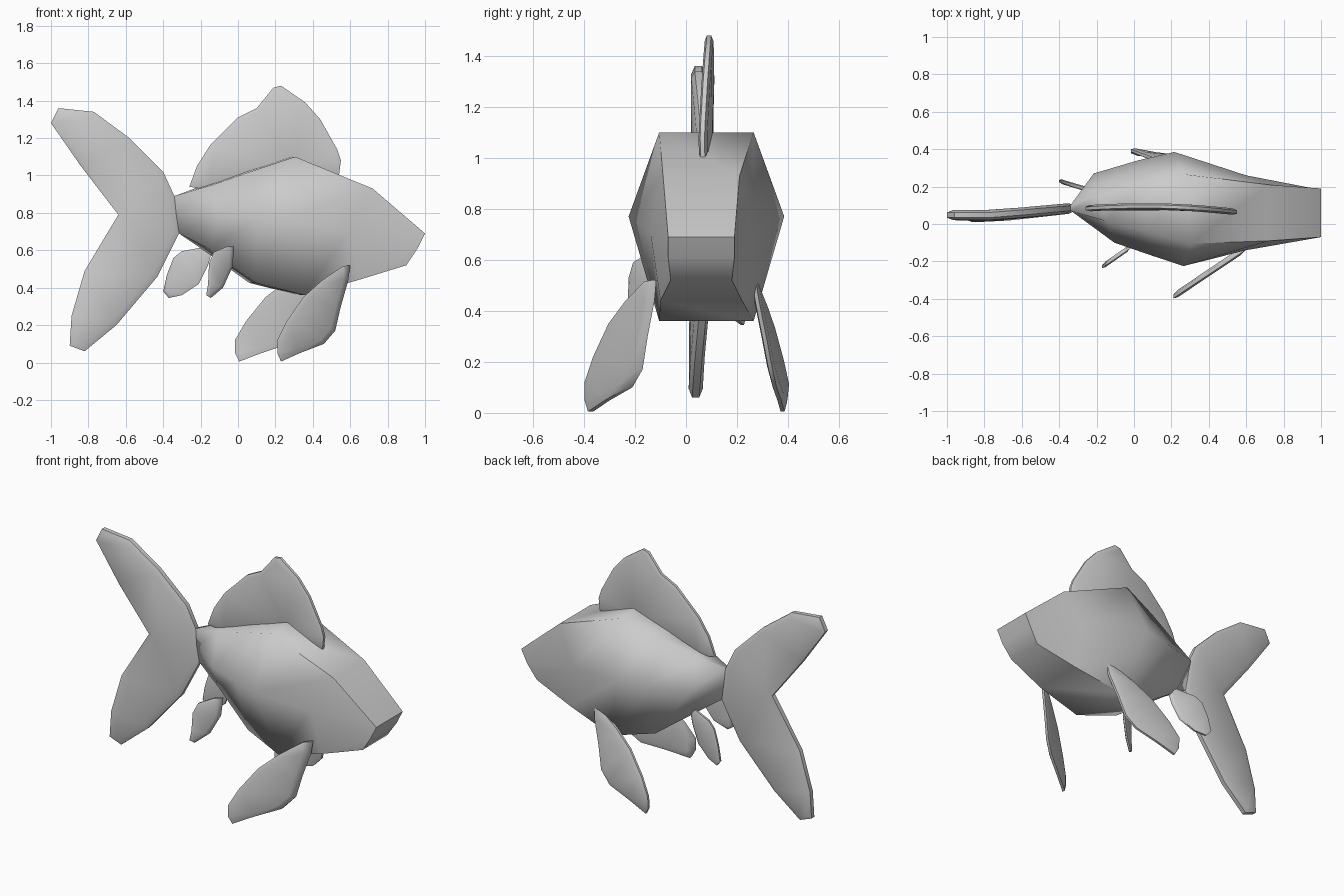
import bpy, bmesh, math


def finish(bm, name, angle):
    """Turn a bmesh into a smooth-shaded object."""
    bmesh.ops.recalc_face_normals(bm, faces=bm.faces)
    me = bpy.data.meshes.new(name)
    bm.to_mesh(me)
    bm.free()
    ob = bpy.data.objects.new(name, me)
    bpy.context.collection.objects.link(ob)
    bpy.ops.object.select_all(action='DESELECT')
    ob.select_set(True)
    bpy.context.view_layer.objects.active = ob
    bpy.ops.object.shade_smooth_by_angle(angle=math.radians(angle))
    return ob


def fin(name, profile, y_at, thick, bevel):
    """Flat xz outline with a bevelled rim, bent sideways by y_at(x, z)."""
    bm = bmesh.new()
    rings = [[bm.verts.new((x, s * thick / 4, z)) for x, z in profile] for s in (-1, 1)]
    sides = [bm.faces.new(r) for r in rings]
    n = len(profile)
    for i in range(n):
        j = (i + 1) % n
        bm.faces.new((rings[0][i], rings[0][j], rings[1][j], rings[1][i]))
    bmesh.ops.recalc_face_normals(bm, faces=bm.faces)
    bmesh.ops.inset_individual(bm, faces=sides, thickness=bevel, depth=thick / 4,
                               use_even_offset=True)
    bmesh.ops.triangulate(bm, faces=bm.faces)
    for v in bm.verts:
        v.co.y += y_at(v.co.x, v.co.z)
    return finish(bm, name, 60)


# Body: hexagonal sections, each with (x, z, half width) for top, middle, bottom,
# then centre y and skew of the section
sections = [
    ((-0.34, 0.89, 0.015), (-0.33, 0.79, 0.02), (-0.315, 0.69, 0.015), 0.085, 0),
    ((-0.17, 0.945, 0.07), (-0.16, 0.78, 0.185), (-0.17, 0.605, 0.07), 0.085, -0.3),
    ((0.06, 1.025, 0.13), (0.06, 0.77, 0.255), (0.08, 0.425, 0.13), 0.085, -0.15),
    ((0.29, 1.10, 0.185), (0.24, 0.77, 0.305), (0.34, 0.36, 0.185), 0.08, -0.08),
    ((0.72, 0.93, 0.15), (0.60, 0.71, 0.20), (0.64, 0.44, 0.16), 0.06, 0),
    ((1.0, 0.69, 0.13), (0.96, 0.61, 0.13), (0.90, 0.52, 0.12), 0.06, 0),
]
bm = bmesh.new()
rings = []
for top, mid, low, yc, skew in sections:
    loop = [(p, s) for p, s in zip((top, mid, low, low, mid, top), (1, 1, 1, -1, -1, -1))]
    rings.append([bm.verts.new((p[0] + skew * s * p[2], yc + s * p[2], p[1]))
                  for p, s in loop])
for a, b in zip(rings, rings[1:]):
    for i in range(6):
        j = (i + 1) % 6
        bm.faces.new((a[i], a[j], b[j], b[i]))
for r in (rings[0], rings[-1]):
    bm.faces.new(r[1:5])
    bm.faces.new((r[0], r[1], r[4], r[5]))
finish(bm, "body", 70)

# Dorsal fin
dorsal = [(-0.26, 0.94), (-0.22, 1.05), (-0.15, 1.16), (0.0, 1.31), (0.10, 1.36),
          (0.19, 1.47), (0.23, 1.48), (0.36, 1.39), (0.44, 1.30), (0.53, 1.14),
          (0.55, 1.08), (0.54, 1.00), (0.28, 1.03), (-0.15, 0.92)]
fin("dorsal_fin", dorsal,
    lambda x, z: 0.095 - 0.12 * (x - 0.1) ** 2 - 0.012 * x, 0.034, 0.02)

# Tail fin
tail = [(-0.34, 0.89), (-0.40, 1.02), (-0.58, 1.20), (-0.77, 1.34), (-0.96, 1.36),
        (-1.0, 1.28), (-0.84, 1.05), (-0.64, 0.79), (-0.82, 0.49), (-0.89, 0.25),
        (-0.90, 0.09), (-0.82, 0.06), (-0.65, 0.20), (-0.43, 0.46), (-0.315, 0.69)]
fin("tail_fin", tail,
    lambda x, z: 0.043 + 0.04 * max(0, 1 + (x + 0.34) / 0.4) + 0.008 * (z - 0.7),
    0.055, 0.03)

# Paired front fins: one outline, reused with a different swing on the far side
pectoral = [(0.60, 0.52), (0.59, 0.44), (0.55, 0.30), (0.52, 0.17), (0.46, 0.10),
            (0.33, 0.05), (0.23, 0.005), (0.21, 0.05), (0.21, 0.12), (0.26, 0.22),
            (0.35, 0.35), (0.45, 0.44), (0.56, 0.515)]
fin("near_pectoral_fin", pectoral, lambda x, z: 0.67 * (x - 0.58) - 0.14, 0.04, 0.025)
far_pectoral = [(0.44 - 1.17 * (0.6 - x), z) for x, z in pectoral]
fin("far_pectoral_fin", far_pectoral,
    lambda x, z: 0.343 + 0.15 * (0.44 - x) - 0.15 * z - 0.25 * max(0, 0.12 - z),
    0.03, 0.025)

# Paired rear fins
near_pelvic = [(-0.02, 0.62), (-0.06, 0.62), (-0.13, 0.59), (-0.155, 0.53), (-0.16, 0.42),
               (-0.17, 0.36), (-0.145, 0.345), (-0.08, 0.40), (-0.03, 0.51)]
fin("near_pelvic_fin", near_pelvic, lambda x, z: 0.7 * (x + 0.03) - 0.13, 0.03, 0.015)
far_pelvic = [(-0.13, 0.63), (-0.22, 0.61), (-0.30, 0.595), (-0.345, 0.56), (-0.38, 0.47),
              (-0.40, 0.38), (-0.37, 0.345), (-0.30, 0.36), (-0.21, 0.42), (-0.16, 0.52)]
fin("far_pelvic_fin", far_pelvic, lambda x, z: 0.23 - 0.3 * (x + 0.40), 0.025, 0.015)
